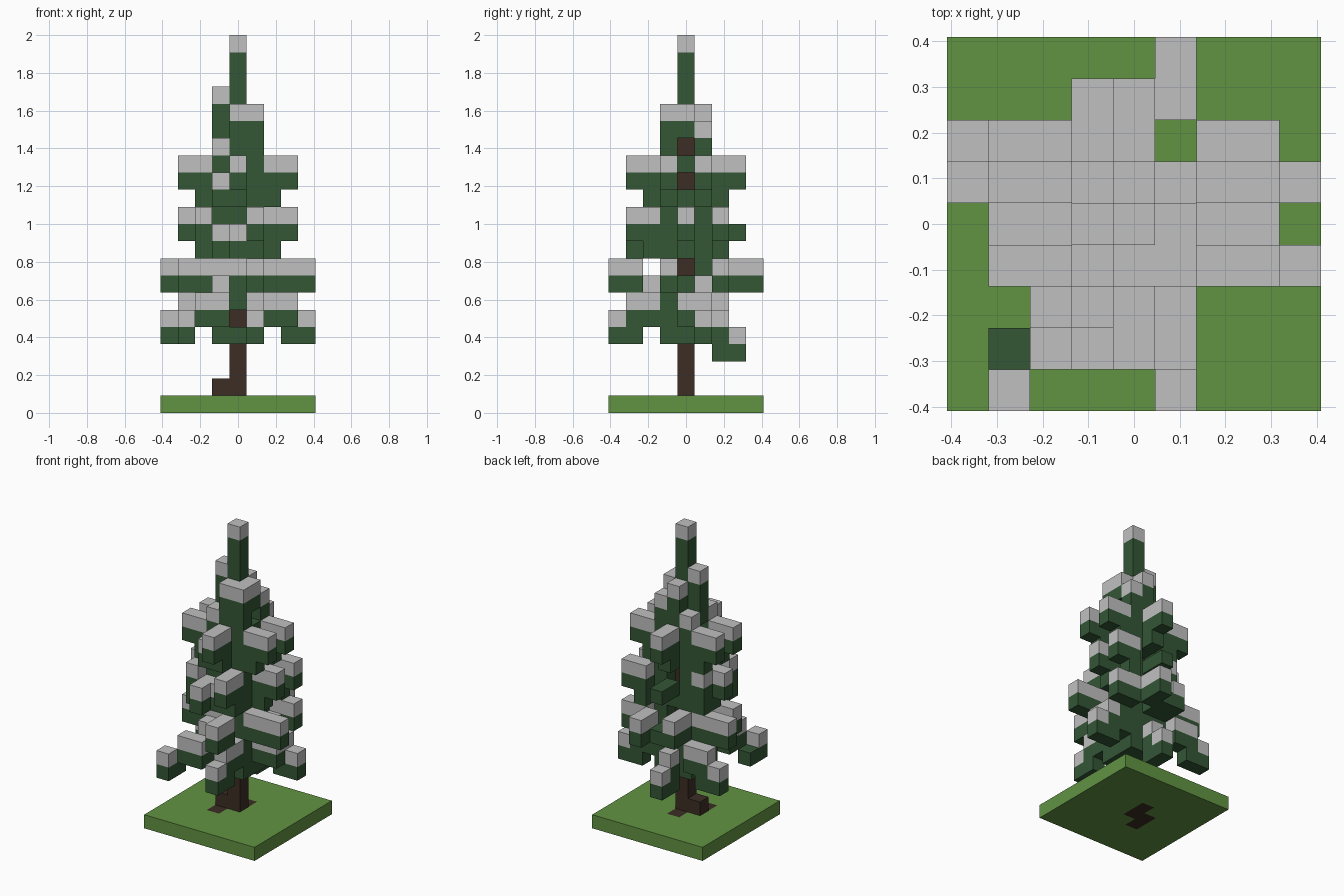
import bpy
import bmesh
from itertools import product
from mathutils import Vector

default_cube = bpy.data.objects.get("Cube")
if default_cube:
    bpy.data.objects.remove(default_cube, do_unlink=True)

HEIGHT_IN_BLOCKS = 22
SIZE = 2 / HEIGHT_IN_BLOCKS
TOP = HEIGHT_IN_BLOCKS - 1
EAST, WEST, NORTH, SOUTH = "east", "west", "north", "south"

trunk, grass, needles, snow = set(), set(), set(), set()


def make_material(name, red, green, blue):
    material = bpy.data.materials.new(name)
    material.use_nodes = True
    colour = (red, green, blue, 1)
    material.diffuse_color = colour
    shader = material.node_tree.nodes["Principled BSDF"]
    shader.inputs["Base Color"].default_value = colour
    return material


def column(part, x, y, bottom, top):
    """Add an upright stack of blocks to a part."""
    part.update((x, y, level) for level in range(bottom, top + 1))


def capped_column(x, y, bottom, top):
    """Add a stack of needles with a snow block as its top."""
    column(needles, x, y, bottom, top - 1)
    snow.add((x, y, top))


def place(toward, side, distance):
    """Column that lies a distance out from the trunk, shifted sideways."""
    outward = distance if toward in (EAST, NORTH) else -distance
    return (outward, side) if toward in (EAST, WEST) else (side, outward)


def branch(level, toward, side=0, tip=3, length=2, stepped=False):
    """Add a snowy row of blocks that ends at the tip distance."""
    inner = tip - length + 1
    for distance in range(inner, tip + 1):
        capped_column(*place(toward, side, distance), level - 1, level)
    if stepped:
        needles.add((*place(toward, side, inner), level - 2))
    if length == 1:
        needles.add((*place(toward, side, inner - 1), level - 1))


# Trunk with roots that sink into the ground
column(trunk, 0, 0, 0, TOP - 4)
column(trunk, -1, 0, 0, 1)
trunk.update([(0, 1, 0), (-1, -1, 0)])

# Square of grass
reach = range(-4, 5)
grass.update((x, y, 0) for x, y in product(reach, reach))

# Inner needles: four upright corners and rings that close the gaps
for x, y in product((-1, 0, 1), repeat=2):
    if x and y:
        column(needles, x, y, 4, 14)
    else:
        needles.update((x, y, level) for level in (4, 6, 7, 9, 12))
column(needles, 0, -1, 9, 12)
needles.add((1, 0, 14))

# Bare shelves on the back
for y, level in product((2, 3), (7, 10)):
    needles.add((0, y, level))

# Pointed crown
trunk_top = TOP - 4
for level in range(trunk_top + 1, TOP):
    needles.add((0, 0, level))
snow.add((0, 0, TOP))
capped_column(-1, 0, 15, 18)
capped_column(1, 0, 16, 17)
capped_column(1, 1, 15, 16)
for x, y in ((0, -1), (1, -1), (0, 1)):
    capped_column(x, y, 15, 17)
for y in (-1, 1):
    snow.add((-1, y, 15))

# Upper tier
upper = 14
for toward, side in product((EAST, WEST), (-1, 1)):
    branch(upper, toward, side, stepped=True)
for toward in (NORTH, SOUTH):
    branch(upper, toward, stepped=True)
branch(upper - 1, SOUTH, side=-1, tip=2, length=1)

# Middle tier
middle = 11
branch(middle, SOUTH, side=1, stepped=True)
branch(middle, EAST, stepped=True)
branch(middle, EAST, side=2, stepped=True)
branch(middle, WEST, stepped=True)
for side in (-2, 1):
    branch(middle, WEST, side, tip=2, length=1, stepped=True)
branch(middle - 1, SOUTH, side=-1)
branch(middle - 1, SOUTH, tip=2, length=1)

# Widest tier
wide = 8
branch(wide, EAST, side=-1, tip=4, length=3)
branch(wide, EAST, side=2)
branch(wide, WEST, side=1, tip=4, length=3)
branch(wide, WEST, side=-1)
branch(wide, SOUTH, side=1, tip=4)
branch(wide, NORTH, side=1, tip=4)
branch(wide, NORTH, side=-1)
snow.update((x, -1, wide) for x in (-1, 0))
for toward, side in ((SOUTH, -1), (EAST, 1)):
    branch(wide - 1, toward, side, tip=2, length=1)

# Lowest tier with drooping tips
low = 6
for side in (-2, -1):
    branch(low, SOUTH, side, length=1)
branch(low, SOUTH, side=1)
branch(low, EAST)
branch(low, EAST, side=1, length=1)
branch(low, WEST, side=2)
for toward, side in ((SOUTH, -3), (SOUTH, 1), (EAST, 1), (WEST, 2)):
    branch(low - 1, toward, side, tip=4, length=1)
branch(low - 1, NORTH, tip=2, length=1)
branch(low - 2, NORTH, length=1)

# Each cell belongs to one part only
grass -= trunk
snow -= trunk
needles -= snow | trunk
occupied = trunk | grass | needles | snow


def build(name, cells, material):
    """Make one mesh from the outward faces of a part's blocks."""
    bm = bmesh.new()
    for cell in sorted(cells):
        cube = bmesh.ops.create_cube(bm, size=1)
        bmesh.ops.translate(bm, verts=cube["verts"], vec=cell)
        faces = {face for vert in cube["verts"] for face in vert.link_faces}
        hidden = []
        for face in faces:
            face.normal_update()
            neighbour = Vector(cell) + face.normal
            if tuple(round(value) for value in neighbour) in occupied:
                hidden.append(face)
        bmesh.ops.delete(bm, geom=hidden, context="FACES")
    bmesh.ops.translate(bm, verts=bm.verts, vec=Vector((0, 0, 0.5)))
    bmesh.ops.scale(bm, verts=bm.verts, vec=Vector((SIZE, SIZE, SIZE)))
    bmesh.ops.remove_doubles(bm, verts=bm.verts, dist=SIZE / 100)
    mesh = bpy.data.meshes.new(name)
    bm.to_mesh(mesh)
    bm.free()
    mesh.materials.append(material)
    bpy.context.collection.objects.link(bpy.data.objects.new(name, mesh))


build("grass_base", grass, make_material("grass green", 0.12, 0.29, 0.055))
build("trunk", trunk, make_material("dark bark", 0.046, 0.026, 0.018))
build("needles", needles, make_material("pine green", 0.033, 0.093, 0.036))
build("snow_caps", snow, make_material("snow grey", 0.52, 0.53, 0.52))
